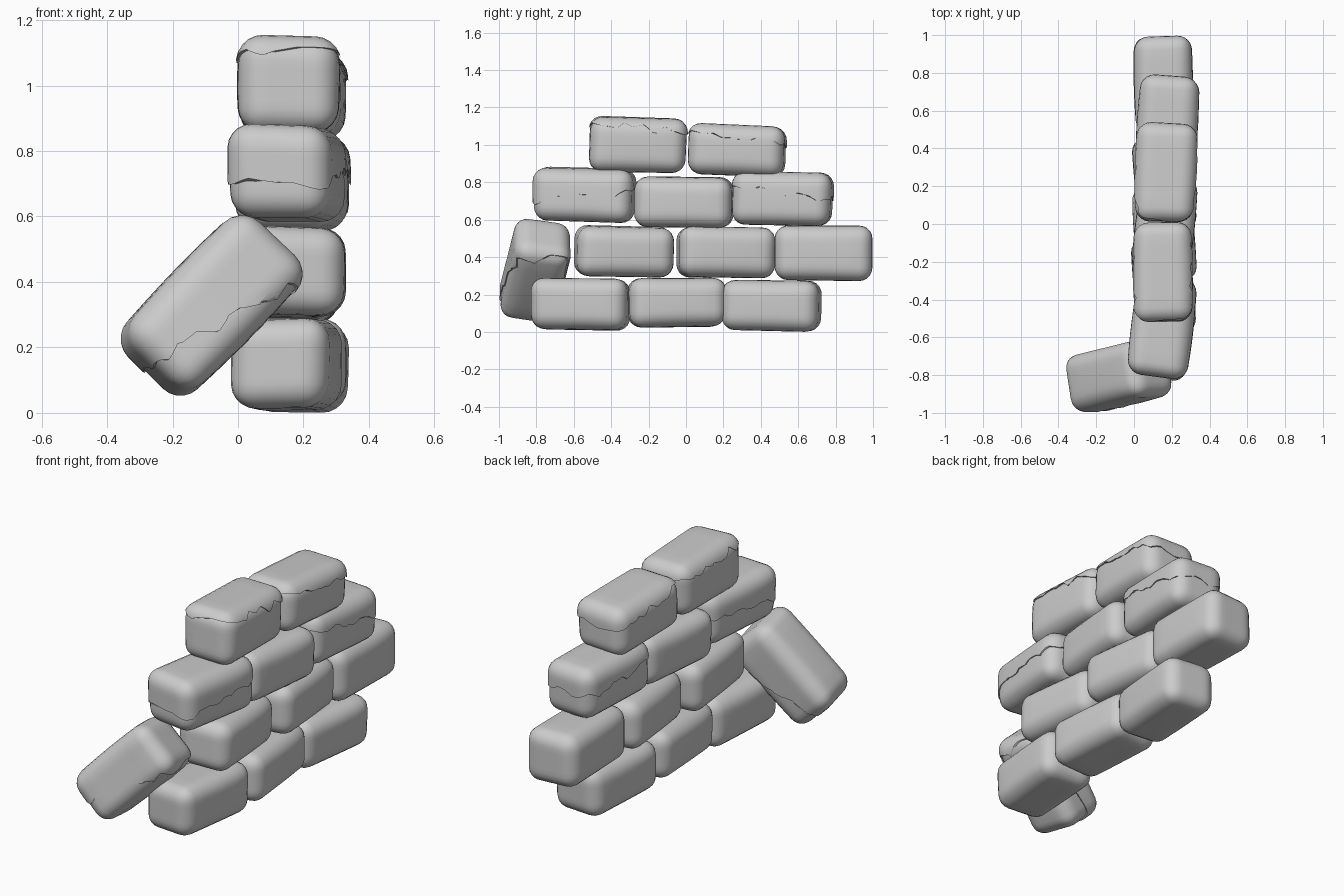
import bpy, bmesh, math, random
from mathutils import Matrix, Vector, Euler

if "Cube" in bpy.data.objects:
    bpy.data.objects.remove(bpy.data.objects["Cube"])

random.seed(4)


def rounded_block(size, jitter):
    # Worn block: nudged corners, wide rounded edges and softly bulging sides
    bm = bmesh.new()
    bmesh.ops.create_cube(bm, size=1)
    for v in bm.verts:
        v.co = Vector([c * s + random.uniform(-jitter, jitter * 0.4)
                       * (1 if c > 0 else -1) for c, s in zip(v.co, size)])
    bmesh.ops.bevel(bm, geom=bm.edges[:], offset=0.072, segments=5,
                    profile=0.5, affect='EDGES', clamp_overlap=True)
    long_edges = [e for e in bm.edges if e.calc_length() > 0.08]
    bmesh.ops.subdivide_edges(bm, edges=long_edges, cuts=5, use_grid_fill=True)
    for v in bm.verts:
        fy, fz = 2 * v.co.y / size.y, 2 * v.co.z / size.z
        v.co.x *= 1 + 0.07 * max(0, 1 - fy * fy) * max(0, 1 - fz * fz)
    return bm


def to_object(bm, name, matrix):
    bmesh.ops.recalc_face_normals(bm, faces=bm.faces[:])
    mesh = bpy.data.meshes.new(name)
    bm.to_mesh(mesh)
    bm.free()
    ob = bpy.data.objects.new(name, mesh)
    ob.matrix_world = matrix
    bpy.context.collection.objects.link(ob)
    return ob


def smooth(ob):
    bpy.ops.object.select_all(action='DESELECT')
    ob.select_set(True)
    bpy.context.view_layer.objects.active = ob
    if ob.modifiers:
        bpy.ops.object.convert(target='MESH')
    bpy.ops.object.shade_smooth_by_angle(angle=math.radians(40))


def jagged_cutter(level, tilt, matrix):
    # Solid with a ragged underside, used to break off a thin crust
    bm = bmesh.new()
    bmesh.ops.create_grid(bm, x_segments=9, y_segments=15, size=0.4)
    for v in bm.verts:
        v.co.z = level + tilt * v.co.y + random.uniform(-0.025, 0.025)
    ext = bmesh.ops.extrude_face_region(bm, geom=bm.faces[:])
    for v in ext['geom']:
        if isinstance(v, bmesh.types.BMVert):
            v.co.z = 0.5
    cutter = to_object(bm, "crust_cutter", matrix)
    cutter.hide_render = True
    return cutter


def stone(name, matrix, size, crust=None, turn=Matrix.Identity(4)):
    bm = rounded_block(size, 0.010)
    shell = bm.copy() if crust else None
    smooth(to_object(bm, name, matrix))
    if crust:
        # Slightly raised crust whose ragged rim reads as a crack
        grow = Vector([(s + 0.012) / s for s in size])
        bmesh.ops.scale(shell, vec=grow, verts=shell.verts[:])
        ob = to_object(shell, name + "_crust", matrix)
        cutter = jagged_cutter(*crust, matrix @ turn)
        mod = ob.modifiers.new("break", 'BOOLEAN')
        mod.operation = 'INTERSECT'
        mod.solver = 'EXACT'
        mod.object = cutter
        smooth(ob)
        bpy.data.objects.remove(cutter)


# Courses: (x, y, z, height, yaw, pitch, crust level and tilt)
COURSES = [
    [(0.145, -0.565, 0.147, 0.280, -0.10, -0.01, None),
     (0.160, -0.050, 0.160, 0.270, 0.08, 0.01, None),
     (0.170, 0.460, 0.142, 0.280, -0.10, -0.015, None)],
    [(0.155, -0.330, 0.428, 0.277, 0.10, -0.02, None),
     (0.160, 0.210, 0.425, 0.277, 0.10, -0.01, None),
     (0.155, 0.735, 0.420, 0.300, 0.02, 0.0, None)],
    [(0.150, -0.543, 0.730, 0.288, -0.12, -0.02, (0.0, 0.12)),
     (0.165, -0.010, 0.690, 0.275, -0.11, -0.005, None),
     (0.175, 0.515, 0.710, 0.285, -0.07, -0.025, (0.03, -0.1))],
    [(0.155, -0.258, 0.998, 0.292, 0.01, -0.03, (0.09, -0.06)),
     (0.165, 0.270, 0.968, 0.278, -0.05, -0.035, (0.07, -0.1))],
]
for r, course in enumerate(COURSES):
    for i, (x, y, z, h, yaw, pitch, crust) in enumerate(course):
        m = Matrix.Translation((x, y, z)) @ Euler((pitch, 0, yaw)).to_matrix().to_4x4()
        stone(f"wall_brick_{r + 1}_{i + 1}", m, Vector((0.30, 0.525, h)), crust)

# Fallen brick leaning against the end of the wall, its lower edge chipped
along = Vector((0.68, 0.19, 0.71)).normalized()
face = Vector((1, 0, -1)).cross(along).normalized()
side = along.cross(face)
rot = Matrix((side, along, face)).transposed().to_4x4()
stone("fallen_brick", Matrix.Translation((-0.08, -0.805, 0.325)) @ rot,
      Vector((0.29, 0.545, 0.30)), (-0.07, -0.30),
      Matrix.Rotation(math.radians(-90), 4, 'Y'))
